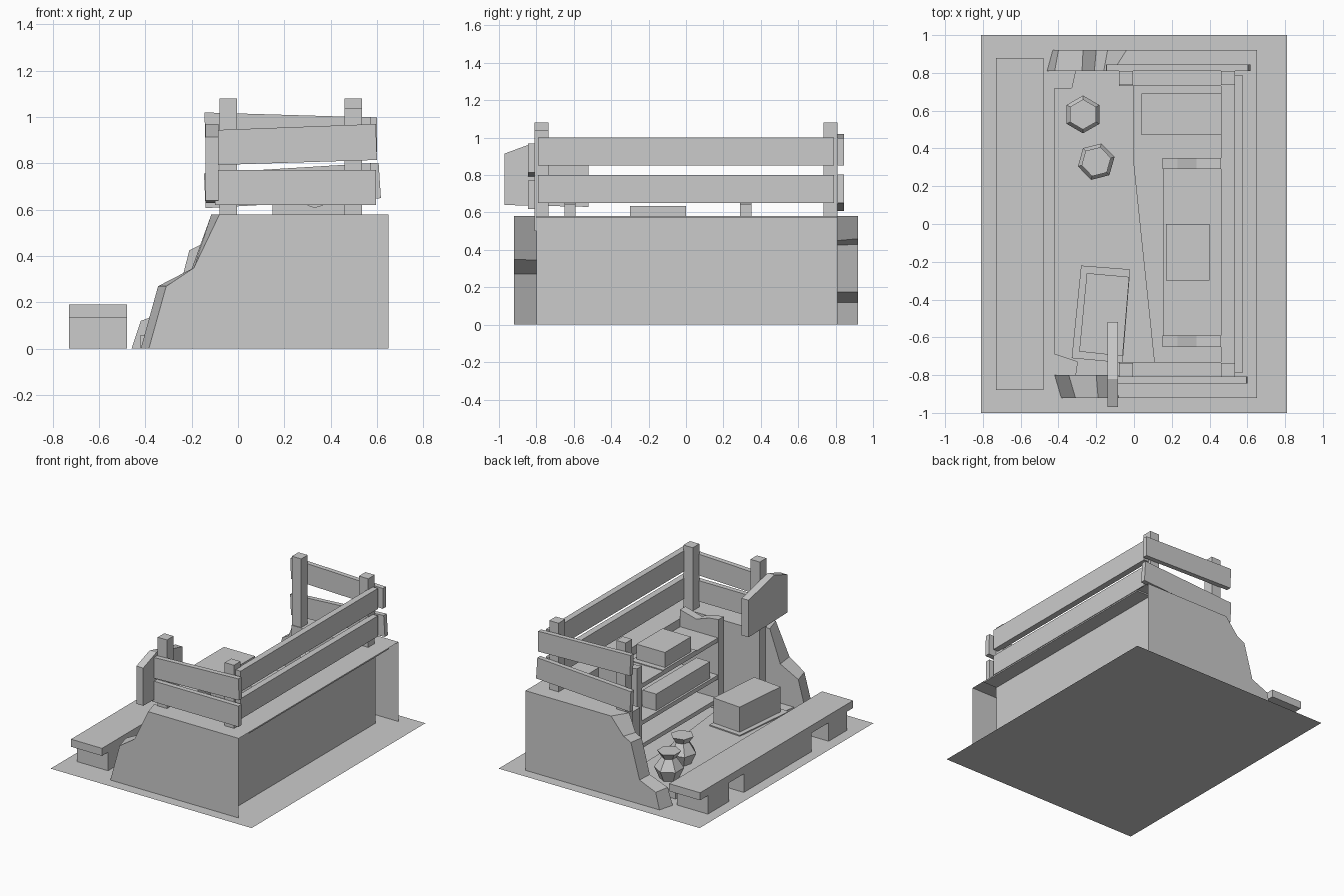
import bpy, bmesh, math
from mathutils import Matrix

cube = bpy.data.objects.get("Cube")
if cube:
    bpy.data.objects.remove(cube)

grey = bpy.data.materials.new("plain_grey")
grey.use_nodes = True
grey.diffuse_color = (0.6, 0.6, 0.6, 1)
grey.node_tree.nodes["Principled BSDF"].inputs["Base Color"].default_value = (0.6, 0.6, 0.6, 1)


def finish(name, bm):
    mesh = bpy.data.meshes.new(name)
    bm.to_mesh(mesh)
    bm.free()
    mesh.materials.append(grey)
    obj = bpy.data.objects.new(name, mesh)
    bpy.context.scene.collection.objects.link(obj)
    return obj


def box(name, x, y, z):
    """Box from (min, max) pairs."""
    bm = bmesh.new()
    bmesh.ops.create_cube(bm, size=1)
    for v in bm.verts:
        for i, (lo, hi) in enumerate((x, y, z)):
            v.co[i] = lo if v.co[i] < 0 else hi
    return finish(name, bm)


def prism(name, axis, outline, lo, hi):
    """Extrude a 2D outline along the named axis."""
    def place(a, b, d):
        return {"x": (d, a, b), "y": (a, d, b), "z": (a, b, d)}[axis]
    bm = bmesh.new()
    face = bm.faces.new([bm.verts.new(place(a, b, lo)) for a, b in outline])
    new = bmesh.ops.extrude_face_region(bm, geom=[face])["geom"]
    for v in new:
        if isinstance(v, bmesh.types.BMVert):
            v.co["xyz".index(axis)] = hi
    bmesh.ops.recalc_face_normals(bm, faces=bm.faces)
    return finish(name, bm)


def broken_wall(name, outer, inner, y_out, y_in):
    """Side shell, open at the back, with a crumbled front edge."""
    bm = bmesh.new()
    out = [bm.verts.new((x, y_out, z)) for x, z in outer]
    inn = [bm.verts.new((x, y_in, z)) for x, z in inner]
    top, low = outer[-1][1], 0
    b_out = [bm.verts.new((0.65, y_out, z)) for z in (top, low)]
    b_top = bm.verts.new((0.65, y_in, top))
    i_back = [bm.verts.new((0, y_in, z)) for z in (top, low)]
    flip = y_out > 0

    def add(verts):
        bm.faces.new(verts[::-1] if flip else verts)
    add((out + b_out)[::-1])
    add(inn + i_back)
    add([out[-1], b_out[0], b_top, i_back[0], inn[-1]])
    for i in range(len(out) - 1):
        add([out[i], out[i + 1], inn[i + 1], inn[i]])
    return finish(name, bm)


# Ground sheet
bm = bmesh.new()
bmesh.ops.create_grid(bm, x_segments=1, y_segments=1, size=1)
bmesh.ops.scale(bm, vec=(0.81, 1, 1), verts=bm.verts)
finish("ground_sheet", bm)

# Outer side shells
broken_wall("front_broken_wall",
            [(-0.385, 0), (-0.31, 0.27), (-0.19, 0.35), (-0.08, 0.58)],
            [(-0.42, 0), (-0.345, 0.27), (-0.2, 0.345), (-0.115, 0.58)], -0.92, -0.8)
broken_wall("rear_broken_wall",
            [(-0.43, 0), (-0.4, 0.12), (-0.27, 0.175), (-0.2, 0.43), (-0.14, 0.46), (-0.04, 0.58)],
            [(-0.46, 0), (-0.42, 0.12), (-0.275, 0.175), (-0.21, 0.425), (-0.16, 0.45), (-0.11, 0.58)],
            0.92, 0.81)

# Inner walls and the ledge overhanging the back
box("back_wall", (0.46, 0.54), (-0.8, 0.81), (0, 0.575))
for label, y in (("front", (-0.8, -0.73)), ("rear", (0.73, 0.81))):
    box(label + "_inner_wall", (-0.08, 0.46), y, (0, 0.58))
box("back_ledge", (0.46, 0.65), (-0.8, 0.81), (0.57, 0.58))

# Fence posts
for label, x, y, top in (("front_outer_post", -0.08, -0.81, 1.08), ("front_back_post", 0.46, -0.81, 1.04),
                         ("rear_outer_post", -0.08, 0.735, 1.08), ("rear_back_post", 0.46, 0.735, 1.08)):
    box(label, (x, x + 0.075), (y, y + 0.075), (0.5, top))

# Fence rails
for label, z in (("lower", 0.65), ("upper", 0.85)):
    box("back_%s_rail" % label, (0.53, 0.575), (-0.79, 0.79), (z, z + 0.15))
prism("front_lower_rail", "y", [(-0.1, 0.62), (0.595, 0.62), (0.595, 0.772), (-0.1, 0.772)], -0.845, -0.808)
prism("front_upper_rail", "y", [(-0.1, 0.793), (0.6, 0.815), (0.595, 0.97), (-0.1, 0.944)], -0.845, -0.808)
prism("rear_lower_rail", "y", [(-0.14, 0.607), (0.617, 0.65), (0.607, 0.803), (-0.147, 0.757)], 0.81, 0.845)
prism("rear_upper_rail", "y", [(-0.14, 0.87), (0.6, 0.85), (0.6, 0.998), (-0.145, 1.02)], 0.81, 0.845)

# Sign board on the front corner
prism("sign_board", "x", [(-0.97, 0.64), (-0.97, 0.915), (-0.82, 0.97), (-0.52, 0.9), (-0.52, 0.63)],
      -0.14, -0.085)

# Interior floor
prism("floor", "z", [(-0.42, 0.72), (-0.33, 0.72), (-0.31, 0.81), (0, 0.81), (0, 0.32),
                     (0.11, -0.73), (0.11, -0.8), (-0.31, -0.8), (-0.3, -0.73), (-0.42, -0.69)], 0, 0.06)

# Shelf unit with scooped side boards
for label, y in (("front", -0.65), ("rear", 0.29)):
    prism(label + "_shelf_side", "y", [(0.15, 0), (0.46, 0), (0.46, 0.645), (0.33, 0.61),
                                       (0.23, 0.645), (0.15, 0.655)], y, y + 0.06)
for label, z in (("bottom", 0.05), ("middle", 0.22), ("top", 0.49)):
    box(label + "_shelf", (0.155, 0.46), (-0.59, 0.29), (z, z + 0.03))
box("top_shelf_mat", (0.155, 0.42), (-0.34, 0.04), (0.52, 0.526))
box("top_shelf_box", (0.17, 0.4), (-0.3, 0), (0.52, 0.635))
box("middle_shelf_box", (0.17, 0.28), (-0.52, 0.1), (0.25, 0.37))
box("corner_counter", (0.04, 0.46), (0.47, 0.69), (0, 0.45))

# Crate on a mat
prism("crate_mat", "z", [(-0.28, -0.22), (-0.02, -0.24), (-0.06, -0.735), (-0.33, -0.71)], 0.06, 0.068)
prism("crate", "z", [(-0.25, -0.26), (-0.025, -0.28), (-0.06, -0.7), (-0.29, -0.675)], 0.06, 0.25)

# Low bench
box("bench_top", (-0.73, -0.48), (-0.88, 0.88), (0.135, 0.19))
for label, y in (("front", (-0.81, -0.6)), ("middle", (-0.4, 0.376)), ("rear", (0.55, 0.79))):
    box("bench_%s_support" % label, (-0.73, -0.48), y, (0, 0.135))

# Six-sided pots
for label, x, y, turn in (("rear", -0.27, 0.58, 0.52), ("front", -0.2, 0.33, 0.25)):
    bm = bmesh.new()
    rings = []
    for r, z in ((0.045, 0.02), (0.1, 0.14), (0.05, 0.215), (0.08, 0.26)):
        rings.append([bm.verts.new((x + r * math.cos(turn + k * math.pi / 3),
                                    y + r * math.sin(turn + k * math.pi / 3), z)) for k in range(6)])
    for a, b in zip(rings, rings[1:]):
        for k in range(6):
            n = (k + 1) % 6
            bm.faces.new((a[k], a[n], b[n], b[k]))
    bm.faces.new(rings[0][::-1])
    bm.faces.new(rings[-1])
    finish(label + "_pot", bm)
